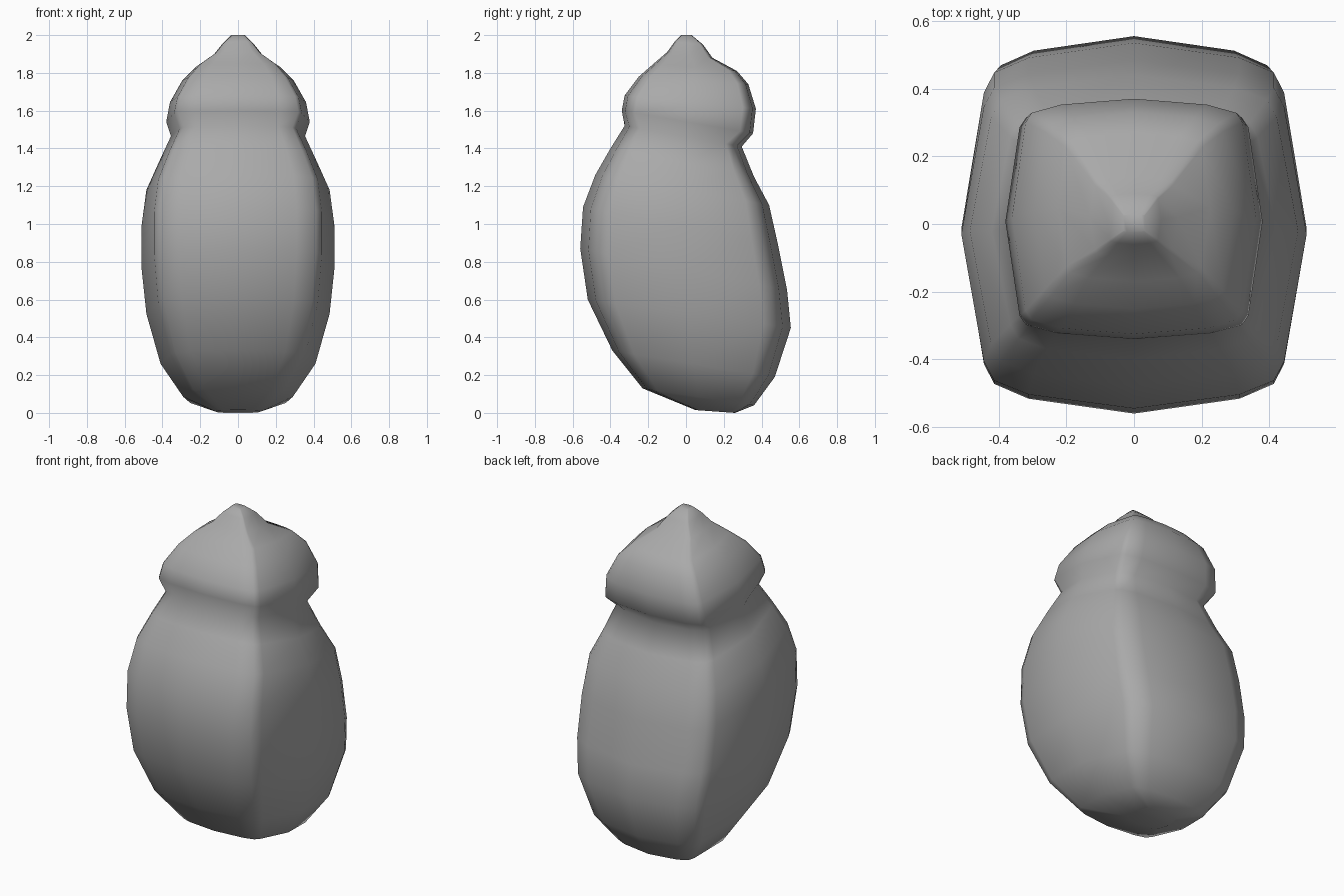
import bpy, bmesh, math

if "Cube" in bpy.data.objects:
    bpy.data.objects.remove(bpy.data.objects["Cube"])

grey = bpy.data.materials.new("plain grey")
grey.diffuse_color = (0.4, 0.4, 0.4, 1)
grey.use_nodes = True
grey.node_tree.nodes["Principled BSDF"].inputs["Base Color"].default_value = grey.diffuse_color

# Tilted rings: front y, front z, back y, back z, half width
BODY = [
    (0.05, 0.015, 0.26, 0.00, 0.12),
    (-0.23, 0.13, 0.36, 0.04, 0.29),
    (-0.39, 0.33, 0.47, 0.19, 0.41),
    (-0.52, 0.60, 0.555, 0.45, 0.485),
    (-0.56, 0.87, 0.535, 0.65, 0.51),
    (-0.545, 1.09, 0.485, 0.90, 0.51),
    (-0.48, 1.26, 0.44, 1.10, 0.485),
    (-0.40, 1.40, 0.36, 1.25, 0.42),
    (-0.325, 1.52, 0.295, 1.41, 0.355),
]
HEAD = [
    (-0.34, 1.60, 0.355, 1.48, 0.38),
    (-0.325, 1.68, 0.37, 1.61, 0.36),
    (-0.25, 1.78, 0.33, 1.74, 0.295),
    (-0.17, 1.85, 0.27, 1.81, 0.225),
    (-0.10, 1.91, 0.14, 1.88, 0.13),
    (-0.06, 1.965, 0.09, 1.95, 0.08),
    (-0.025, 2.0, 0.03, 2.0, 0.035),
]
# Quarter outlines of the rounded square section, from side to back
BODY_CORNER = [(1, 0), (0.87, 0.73), (0.81, 0.84), (0.61, 0.92)]
HEAD_CORNER = [(1, 0), (0.89, 0.80), (0.84, 0.88), (0.60, 0.95)]


def outline(q):
    """Mirror a quarter outline into a closed loop."""
    half = q + [(0, 1)] + [(-u, v) for u, v in reversed(q)]
    return half + [(u, -v) for u, v in reversed(half[1:-1])]


bm = bmesh.new()
rings = []
for rows, corner in ((BODY, BODY_CORNER), (HEAD, HEAD_CORNER)):
    for fy, fz, by, bz, w in rows:
        rings.append([bm.verts.new((u * w,
                                    (fy + by) / 2 + v * (by - fy) / 2,
                                    (fz + bz) / 2 + v * (bz - fz) / 2))
                      for u, v in outline(corner)])

# Skin between rings, then close both ends
for a, b in zip(rings, rings[1:]):
    n = len(a)
    for i in range(n):
        j = (i + 1) % n
        bm.faces.new((a[i], a[j], b[j], b[i]))
bm.faces.new(list(reversed(rings[0])))
bm.faces.new(rings[-1])
bmesh.ops.recalc_face_normals(bm, faces=bm.faces[:])

mesh = bpy.data.meshes.new("body_with_head")
bm.to_mesh(mesh)
bm.free()
mesh.materials.append(grey)
obj = bpy.data.objects.new("body_with_head", mesh)
bpy.context.collection.objects.link(obj)
bpy.context.view_layer.objects.active = obj
obj.select_set(True)
bpy.ops.object.shade_smooth_by_angle(angle=math.radians(70))
